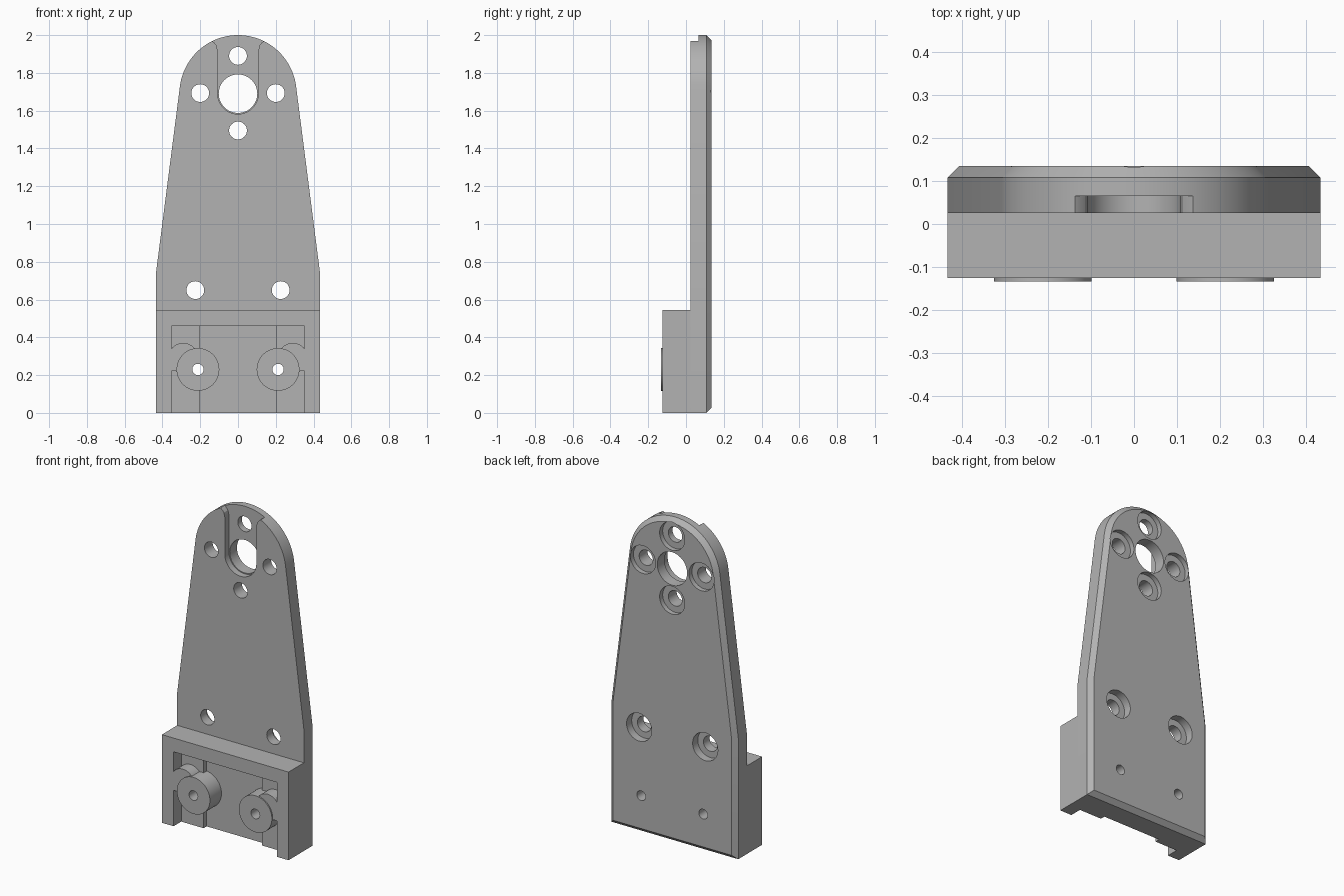
import bpy, bmesh, math

cube = bpy.data.objects.get("Cube")
if cube:
    bpy.data.objects.remove(cube, do_unlink=True)

grey = bpy.data.materials.new("machined grey")
grey.use_nodes = True
grey.diffuse_color = (0.45, 0.45, 0.45, 1)
grey.node_tree.nodes["Principled BSDF"].inputs["Base Color"].default_value = grey.diffuse_color


def loft(name, rings):
    """Solid through (y, outline) rings, each outline a list of (x, z)."""
    bm = bmesh.new()
    loops = [[bm.verts.new((x, y, z)) for x, z in pts] for y, pts in rings]
    n = len(loops[0])
    for a, b in zip(loops, loops[1:]):
        for i in range(n):
            j = (i + 1) % n
            bm.faces.new((a[i], a[j], b[j], b[i]))
    bm.faces.new(loops[0])
    bm.faces.new(loops[-1])
    bmesh.ops.recalc_face_normals(bm, faces=bm.faces)
    mesh = bpy.data.meshes.new(name)
    bm.to_mesh(mesh)
    bm.free()
    mesh.materials.append(grey)
    ob = bpy.data.objects.new(name, mesh)
    bpy.context.collection.objects.link(ob)
    return ob


def prism(name, pts, y0, y1):
    return loft(name, [(y0, pts), (y1, pts)])


def circle(x, z, r, n=48):
    return [(x + r * math.cos(2 * math.pi * i / n), z + r * math.sin(2 * math.pi * i / n))
            for i in range(n)]


def rect(x0, x1, z0, z1):
    return [(x0, z0), (x1, z0), (x1, z1), (x0, z1)]


def cut(pts, y0, y1, *targets):
    """Subtract a prism from every target."""
    cutter = prism("cutter", pts, y0, y1)
    cutter.hide_render = True
    for ob in targets:
        mod = ob.modifiers.new("cut", 'BOOLEAN')
        mod.object, mod.operation, mod.solver = cutter, 'DIFFERENCE', 'EXACT'
        bpy.context.view_layer.objects.active = ob
        bpy.ops.object.modifier_apply(modifier=mod.name)
    bpy.data.objects.remove(cutter, do_unlink=True)


HALF, HUB_Z, HUB_R, BEND = 0.433, 1.69, 0.31, 0.75
FRONT, FACE, BACK, BEVEL = -0.125, 0.025, 0.135, 0.027
drop = HUB_Z - BEND
TILT = math.acos(HUB_R / math.hypot(HALF, drop)) - math.atan2(drop, HALF)


def outline(inset):
    """Tapered plate with a round top, tangent to the straight sides."""
    w, r = HALF - inset, HUB_R - inset
    bend = HUB_Z + (r - math.cos(TILT) * w) / math.sin(TILT)
    arc = [TILT + (math.pi - 2 * TILT) * i / 48 for i in range(49)]
    return ([(-w, inset), (w, inset), (w, bend)]
            + [(r * math.cos(a), HUB_Z + r * math.sin(a)) for a in arc] + [(-w, bend)])


# Back plate with chamfered rear edge
plate = loft("back_plate", [(FACE, outline(0)), (BACK - BEVEL, outline(0)),
                            (BACK, outline(BEVEL))])

# Front slot, round at the bottom and flared at the top
S = 0.108
side = [(S, 1.92), (S + 0.006, 1.945), (S + 0.018, 1.96), (0.14, 1.97), (0.14, 2.1)]
floor = [(S * math.cos(a), HUB_Z + S * math.sin(a))
         for a in [math.pi + math.pi * i / 24 for i in range(25)]]
cut(floor + side + [(-x, z) for x, z in reversed(side)], -0.1, 0.065, plate)

# Central bore and counterbored screw holes
cut(circle(0, HUB_Z, 0.102, 64), -0.1, 0.3, plate)
screws = [(0, 1.89, 0.03), (0, 1.495, 0.03), (0.2, 1.693, 0.03), (-0.2, 1.693, 0.03),
          (0.226, 0.65, 0.05), (-0.226, 0.65, 0.05)]
for x, z, depth in screws:
    cut(circle(x, z, 0.047), -0.1, 0.3, plate)
    cut(circle(x, z, 0.086), BACK - depth, 0.3, plate)

# Base block with stepped pocket open at the bottom
block = prism("base_block", rect(-HALF, HALF, 0, 0.545), FRONT, FACE)
cut(rect(-0.353, 0.353, -0.1, 0.46), -0.3, -0.05, block)
cut(rect(-0.2, 0.2, -0.1, 0.46), -0.3, -0.02, block)

# Bosses, their webs to the block walls, and through holes
parts = [plate, block]
for s, label in ((1, "left"), (-1, "right")):
    boss = prism(label + "_boss", circle(s * 0.212, 0.23, 0.113, 64), -0.133, -0.015)
    lobe = [(s * min(x, 0.353), z) for x, z in circle(0.29, 0.29, 0.08)]
    web = prism(label + "_boss_web", lobe, FRONT, -0.045)
    foot = prism(label + "_web_foot", rect(*sorted((s * 0.3, s * 0.353)), 0.222, 0.3),
                 FRONT, -0.045)
    parts += [boss, web, foot]
    cut(circle(s * 0.212, 0.23, 0.03, 32), -0.3, 0.3, plate, block, boss, web)

# Smooth round walls, keep edges sharp
for ob in bpy.context.view_layer.objects:
    ob.select_set(ob in parts)
bpy.context.view_layer.objects.active = plate
bpy.ops.object.shade_smooth_by_angle(angle=math.radians(25))
